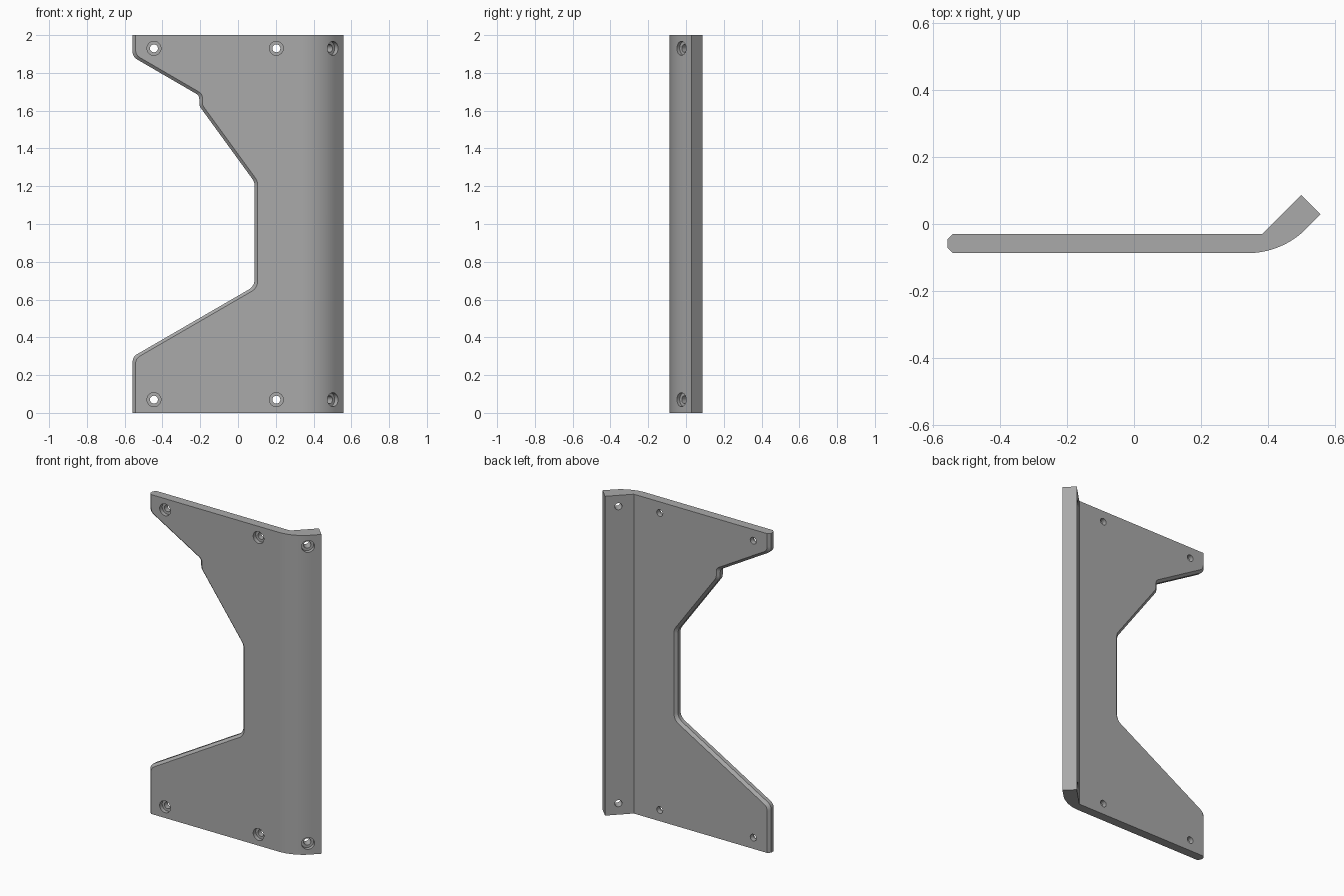
import bpy, bmesh, math
from mathutils import Vector

if "Cube" in bpy.data.objects:
    bpy.data.objects.remove(bpy.data.objects["Cube"])

FRONT, BACK, LEFT, HEIGHT = -0.087, -0.030, -0.558, 2.0
CHAMFER = 0.016


def make_object(name, bm):
    bmesh.ops.recalc_face_normals(bm, faces=bm.faces[:])
    mesh = bpy.data.meshes.new(name)
    bm.to_mesh(mesh)
    bm.free()
    obj = bpy.data.objects.new(name, mesh)
    bpy.context.collection.objects.link(obj)
    return obj


def loft(bm, loops):
    """Closed solid through matching loops of 3D points."""
    rings = [[bm.verts.new(p) for p in loop] for loop in loops]
    n = len(rings[0])
    for a, b in zip(rings, rings[1:]):
        for i in range(n):
            j = (i + 1) % n
            bm.faces.new((a[i], a[j], b[j], b[i]))
    bm.faces.new(rings[0])
    bm.faces.new(rings[-1])


def offset_path(points, dist):
    """Shift an open path to its right with mitred corners."""
    pts = [Vector(p) for p in points]
    dirs = [(b - a).normalized() for a, b in zip(pts, pts[1:])]
    norms = [Vector((d.y, -d.x)) for d in dirs]
    out = []
    for i, p in enumerate(pts):
        a, b = norms[max(i - 1, 0)], norms[min(i, len(norms) - 1)]
        out.append(p + (a + b) * (dist / (1 + a.dot(b))))
    return out


def round_path(pts, trims, steps=8):
    """Replace each inner corner by a curve starting trim away from it."""
    out = [pts[0]]
    for a, p, b, t in zip(pts, pts[1:], pts[2:], trims):
        s = p + (a - p).normalized() * t
        e = p + (b - p).normalized() * t
        for k in range(steps + 1):
            u = k / steps
            out.append(s * (1 - u) ** 2 + p * (2 * u * (1 - u)) + e * u * u)
    return out + [pts[-1]]


# bent plate: top profile extruded upward
R = 0.246
profile = [(LEFT, BACK), (LEFT, FRONT)]
for k in range(17):
    a = math.radians(45) * k / 16
    profile.append((0.34 + R * math.sin(a), FRONT + R * (1 - math.cos(a))))
profile += [(0.558, 0.029), (0.500, 0.087), (0.383, BACK)]
bm = bmesh.new()
loft(bm, [[(x, y, z) for x, y in profile] for z in (0, HEIGHT)])
plate = make_object("bent_bracket_plate", bm)

# side cutout with chamfered rim: cutter flares past both plate faces
edge = [(LEFT, -0.3), (LEFT, 0.297), (0.088, 0.671), (0.088, 1.222),
        (-0.205, 1.625), (-0.205, 1.680), (LEFT, 1.885), (LEFT, 2.3)]
trims = [0.028, 0.038, 0.022, 0.015, 0.02, 0.028]
flare = 0.05
loops = []
for y, d in ((FRONT - flare, CHAMFER + flare), (FRONT + CHAMFER, 0),
             (BACK - CHAMFER, 0), (BACK + flare, CHAMFER + flare)):
    path = round_path(offset_path(edge, d), trims)
    path += [Vector((-1, 2.3)), Vector((-1, -0.3))]
    loops.append([(p.x, y, p.y) for p in path])
bm = bmesh.new()
loft(bm, loops)
edge_cutter = make_object("edge_cutter", bm)

# counterbored screw holes, top and bottom rows
bm = bmesh.new()
straight = Vector((0, 1, 0))
slanted = Vector((-1, 1, 0)).normalized()
up = Vector((0, 0, 1))
for z in (0.07, 1.93):
    for x, y, axis in ((-0.445, FRONT, straight), (0.203, FRONT, straight),
                       (0.503, -0.025, slanted)):
        side = axis.cross(up)
        rings = []
        for depth, r in ((-0.04, 0.037), (0.025, 0.037), (0.025, 0.021), (0.14, 0.021)):
            c = Vector((x, y, z)) + axis * depth
            rings.append([c + (side * math.cos(t) + up * math.sin(t)) * r
                          for t in (math.tau * k / 32 for k in range(32))])
        loft(bm, rings)
hole_cutter = make_object("hole_cutter", bm)

# apply the cuts
for cutter in (edge_cutter, hole_cutter):
    cutter.hide_render = True
    mod = plate.modifiers.new(cutter.name, 'BOOLEAN')
    mod.operation = 'DIFFERENCE'
    mod.solver = 'EXACT'
    mod.object = cutter
graph = bpy.context.evaluated_depsgraph_get()
cut_mesh = bpy.data.meshes.new_from_object(plate.evaluated_get(graph))
plate.modifiers.clear()
plate.data = cut_mesh
for cutter in (edge_cutter, hole_cutter):
    bpy.data.objects.remove(cutter)

# plain grey finish
grey = bpy.data.materials.new("grey_metal")
grey.diffuse_color = (0.4, 0.4, 0.4, 1)
grey.use_nodes = True
grey.node_tree.nodes["Principled BSDF"].inputs["Base Color"].default_value = grey.diffuse_color
plate.data.materials.clear()
plate.data.materials.append(grey)
bpy.context.view_layer.objects.active = plate
plate.select_set(True)
bpy.ops.object.shade_smooth_by_angle(angle=math.radians(30))
